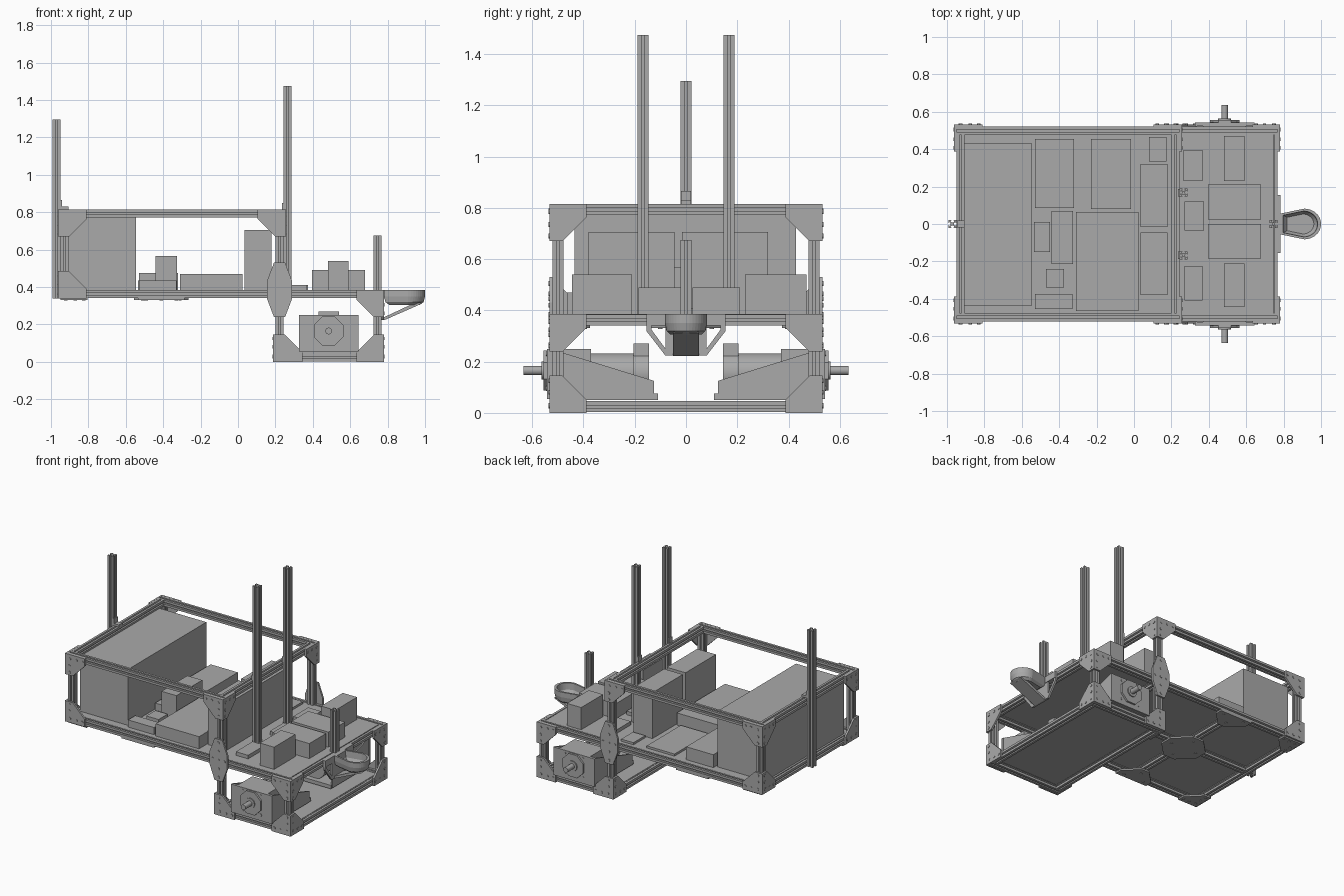
import bpy, bmesh, math
from mathutils import Vector, Matrix

old = bpy.data.objects.get("Cube")
if old:
    bpy.data.objects.remove(old, do_unlink=True)

grey = bpy.data.materials.new("plain_grey")
grey.use_nodes = True
COLOUR = (0.4, 0.4, 0.4, 1)
grey.diffuse_color = COLOUR
grey.node_tree.nodes["Principled BSDF"].inputs["Base Color"].default_value = COLOUR

X, Y, Z = Vector((1, 0, 0)), Vector((0, 1, 0)), Vector((0, 0, 1))
W = 0.043          # beam width
H = W / 2
T = 0.013          # gusset thickness


def finish(name, bm):
    bmesh.ops.recalc_face_normals(bm, faces=bm.faces)
    mesh = bpy.data.meshes.new(name)
    bm.to_mesh(mesh)
    bm.free()
    mesh.materials.append(grey)
    obj = bpy.data.objects.new(name, mesh)
    bpy.context.collection.objects.link(obj)
    return obj


def prism(name, points, origin, u, v, push, holes=()):
    """Flat outline in the u, v plane, pushed out; optional bolt heads."""
    bm = bmesh.new()
    origin = Vector(origin)
    base = [bm.verts.new(origin + u * a + v * b) for a, b in points]
    face = bm.faces.new(base)
    out = bmesh.ops.extrude_face_region(bm, geom=[face])["geom"]
    bmesh.ops.translate(bm, vec=push, verts=[g for g in out if isinstance(g, bmesh.types.BMVert)])
    turn = push.to_track_quat('Z', 'Y').to_matrix().to_4x4()
    for a, b in holes:
        spot = origin + u * a + v * b + push
        bmesh.ops.create_cone(bm, cap_ends=True, segments=12, radius1=0.009, radius2=0.009,
                              depth=0.006, matrix=Matrix.Translation(spot) @ turn)
    return finish(name, bm)


def box(name, x0, x1, y0, y1, z0, z1):
    return prism(name, [(x0, y0), (x1, y0), (x1, y1), (x0, y1)], (0, 0, z0), X, Y, Z * (z1 - z0))


def cylinder(name, x, z, radius, y0, y1, sides=32):
    ring = [(radius * math.cos(math.tau * (i + .5) / sides), radius * math.sin(math.tau * (i + .5) / sides))
            for i in range(sides)]
    obj = prism(name, ring, (x, y0, z), X, Z, Y * (y1 - y0))
    if sides > 8:
        bpy.context.view_layer.objects.active = obj
        obj.select_set(True)
        bpy.ops.object.shade_smooth_by_angle()
        obj.select_set(False)


# Slotted beam section, one side turned four times
LIP, SLOT, WIDE, CORE = H - .004, .0055, .011, .009
side = [(H, -H), (H, -SLOT), (LIP, -SLOT), (LIP, -WIDE), (CORE, -SLOT),
        (CORE, SLOT), (LIP, WIDE), (LIP, SLOT), (H, SLOT)]
section = []
for turn in range(4):
    section += side
    side = [(-b, a) for a, b in side]


def beam(name, start, axis, length):
    u, v = {'x': (Y, Z), 'y': (Z, X), 'z': (X, Y)}[axis]
    prism(name, section, start, u, v, u.cross(v) * length)


# Frame levels and stations
REAR, STEP, NOSE = -.928, .222, .745
TOP, DECK, LOW = .793, .363, .024
SIDE = .4985
for s, tag in ((1, "left"), (-1, "right")):
    for label, a, b, z in (("top", REAR, STEP, TOP), ("deck", REAR, NOSE, DECK), ("low", STEP, NOSE, LOW)):
        beam(f"{label}_rail_{tag}", (a - H, s * SIDE, z), 'x', b - a + W)
    for label, x, a, b in (("rear_post", REAR, DECK, TOP), ("step_post", STEP, DECK, TOP),
                           ("low_step_post", STEP, LOW, DECK), ("nose_post", NOSE, LOW, DECK)):
        beam(f"{label}_{tag}", (x, s * SIDE, a + H), 'z', b - a - W)
for label, x, z in (("top_rear", REAR, TOP), ("top_step", STEP, TOP), ("deck_rear", REAR, DECK),
                    ("deck_step", STEP, DECK), ("deck_nose", NOSE, DECK), ("deck_middle", -.41, DECK),
                    ("low_step", STEP, LOW), ("low_nose", NOSE, LOW)):
    beam(label + "_crossbeam", (x, H - SIDE, z), 'y', 2 * SIDE - W)
for a, b in ((REAR, -.41), (-.41, STEP)):
    beam("deck_spine", (a + H, 0, DECK), 'x', b - a - W)

# Floor panels
box("rear_floor", REAR, STEP, -.49, .49, .374, .385)
box("front_floor", STEP, NOSE, -.49, .49, .374, .385)
box("low_floor", STEP, NOSE, -.49, .49, .032, .043)

# Corner gussets with bolts
G, N = .145, .052
corner = [(0, 0), (G, 0), (G, N), (N, G), (0, G)]
bolts = [(.03, .03), (.08, .027), (.125, .027), (.027, .08), (.027, .125)]
OUT = SIDE + H
for s in (1, -1):
    for x, z, dx, dz in ((-.955, .815, 1, -1), (.25, .815, -1, -1), (-.955, .34, 1, 1),
                         (.778, .385, -1, -1), (.2, 0, 1, 1), (.778, 0, -1, 1)):
        prism("side_gusset", corner, (x, s * OUT, z), X * dx, Z * dz, Y * s * T, bolts)
    for x, z, dz, face in ((NOSE + H, .385, -1, 1), (NOSE + H, 0, 1, 1), (STEP + H, .815, -1, 1),
                           (REAR - H, .815, -1, -1), (REAR - H, .34, 1, -1), (STEP - H, 0, 1, -1)):
        prism("end_gusset", corner, (x, s * (OUT + T), z), Y * -s, Z * dz, X * face * T, bolts)
    prism("under_gusset", corner, (REAR - H, s * OUT, DECK - H), X, Y * -s, Z * -.011, bolts)
    # Joining plate at the step
    A, B, C = .03, .068, .045
    half = [(A, -G), (B, -C), (B, C), (A, G)]
    joint = half + [(-a, -b) for a, b in half]
    marks = [(0, -.12), (0, -.06), (0, 0), (0, .06), (0, .12), (.045, 0), (-.045, 0)]
    prism("step_joint", joint, (STEP, s * OUT, .385), X, Z, Y * s * T, marks)
    # Tee plates under the middle crossbeam
    tee = [(-.125, 0), (.125, 0), (.125, N), (.03, G), (-.03, G), (-.125, N)]
    prism("tee_plate", tee, (-.41, s * OUT, DECK - H), X, Y * -s, Z * -.011, [(-.08, .027), (.08, .027), (0, .1)])
wide = [(G, -C), (G, C), (C, G), (-C, G), (-G, C), (-G, -C), (-C, -G), (C, -G)]
prism("centre_plate", wide, (-.41, 0, DECK - H), X, Y, Z * -.011, [(.1, 0), (-.1, 0), (0, .1), (0, -.1)])

# Upright masts and their brackets
beam("rear_mast", (REAR - W, 0, .34), 'z', .955)
box("rear_mast_bracket", REAR - H, REAR + H, -.02, .02, .815, .83)
box("rear_mast_tab", REAR - H, REAR - H + .008, -.02, .02, .815, .865)
beam("nose_mast", (NOSE + .001, 0, .385), 'z', .29)
for s in (1, -1):
    beam("step_mast", (STEP + W, s * .168, .34), 'z', 1.135)
    box("step_mast_tab", STEP + H - .008, STEP + H, s * .168 - .02, s * .168 + .02, .815, .85)

# Equipment on the rear floor
FLOOR = .385
for name, x0, x1, y0, y1, top in (
        ("battery", -.915, -.545, -.435, .43, .775),
        ("converter", -.53, -.32, .085, .455, .475),
        ("thin_board", -.23, -.015, .08, .455, .4),
        ("small_board", .08, .175, .335, .465, .4),
        ("tall_unit_left", .035, .18, -.015, .32, .705),
        ("tall_unit_right", .035, .18, -.38, -.045, .705),
        ("computer", -.31, .025, -.465, .065, .47),
        ("relay", -.44, -.325, -.215, .07, .567),
        ("fuse_box", -.535, -.45, -.15, .01, .435),
        ("switch_box", -.47, -.375, -.34, -.24, .435),
        ("terminal_block", -.53, -.33, -.455, -.375, .435)):
    box(name, x0, x1, y0, y1, FLOOR, top)

# Equipment on the front floor
for name, x0, x1, y0, y1, top in (
        ("sensor_board_left", .265, .365, .23, .395, .41),
        ("sensor_board_middle", .27, .375, -.035, .12, .41),
        ("sensor_board_right", .27, .365, -.41, -.225, .41),
        ("drive_unit_left", .48, .59, .23, .47, .54),
        ("drive_unit_right", .48, .59, -.445, -.21, .54),
        ("controller_left", .395, .68, .025, .21, .49),
        ("controller_right", .395, .68, -.185, 0, .49)):
    box(name, x0, x1, y0, y1, FLOOR, top)

# Motors with brackets, one per side
AXLE, AXLE_Z = .485, .165
for s in (1, -1):
    plate = [(-.158, -.11), (.158, -.11), (.158, .085), (-.158, .085)]
    prism("motor_face_plate", plate, (AXLE, s * .525, AXLE_Z), X, Z, Y * s * .018,
          [(a, b) for a in (-.07, .07) for b in (-.07, .065)])
    wedge = [(.53, .05), (.53, .25), (.125, .125), (.125, .05)]
    for x in (.327, .632):
        prism("motor_side_plate", wedge, (x, 0, 0), Y * s, Z, X * .009)
    prism("motor_base", [(.33, .11), (.64, .11), (.64, .53), (.33, .53)], (0, 0, .05), X, Y * s, Z * .025)
    prism("gearbox", [(.37, .37), (.6, .37), (.6, .53), (.37, .53)], (0, 0, .08), X, Y * s, Z * .17)
    cylinder("motor_body", AXLE, .155, .078, s * .2, s * .4)
    cylinder("motor_cap", AXLE, .155, .086, s * .145, s * .205)
    prism("cable_box", [(.43, .145), (.54, .145), (.54, .205), (.43, .205)], (0, 0, .2), X, Y * s, Z * .07)
    cylinder("motor_flange", AXLE, AXLE_Z, .085, s * .53, s * .556, 8)
    cylinder("shaft_collar", AXLE, AXLE_Z, .035, s * .55, s * .563)
    cylinder("drive_shaft", AXLE, AXLE_Z, .018, s * .55, s * .635)

# Hollow cup on the nose, as stacked rings of one outline
arc = [math.pi * (i / 20 - .5) for i in range(21)]
outline = [(-.11, -.055)] + [(.02 + .09 * math.cos(t), .082 * math.sin(t)) for t in arc] + [(-.11, .055)]
bm = bmesh.new()
rings = [[bm.verts.new((.89 + a * k, b * k, z)) for a, b in outline]
         for k, z in ((.75, .305), (.93, .32), (1, .35), (1, .385), (.84, .385), (.8, .34), (.65, .32))]
for low, high in zip(rings, rings[1:]):
    for i in range(len(low)):
        j = (i + 1) % len(low)
        bm.faces.new((low[i], low[j], high[j], high[i]))
bm.faces.new(rings[0])
bm.faces.new(rings[-1])
finish("nose_cup", bm)

# Cup bracket and slanted strut
FRONT = NOSE + H
box("cup_bracket_bar", FRONT, FRONT + .018, -.155, .155, .34, .385)
box("cup_bracket_plate", FRONT, FRONT + .014, -.08, .08, .223, .345)
for s in (1, -1):
    strip = [(.155, .345), (.155, .32), (.08, .223), (.06, .223), (.135, .325), (.135, .345)]
    prism("cup_bracket_edge", strip, (FRONT, 0, 0), Y * s, Z, X * .014)
strut = [(.78, .222), (.985, .312), (.95, .318), (.78, .238)]
prism("cup_strut", strut, (0, -.05, 0), X, Z, Y * .1)
